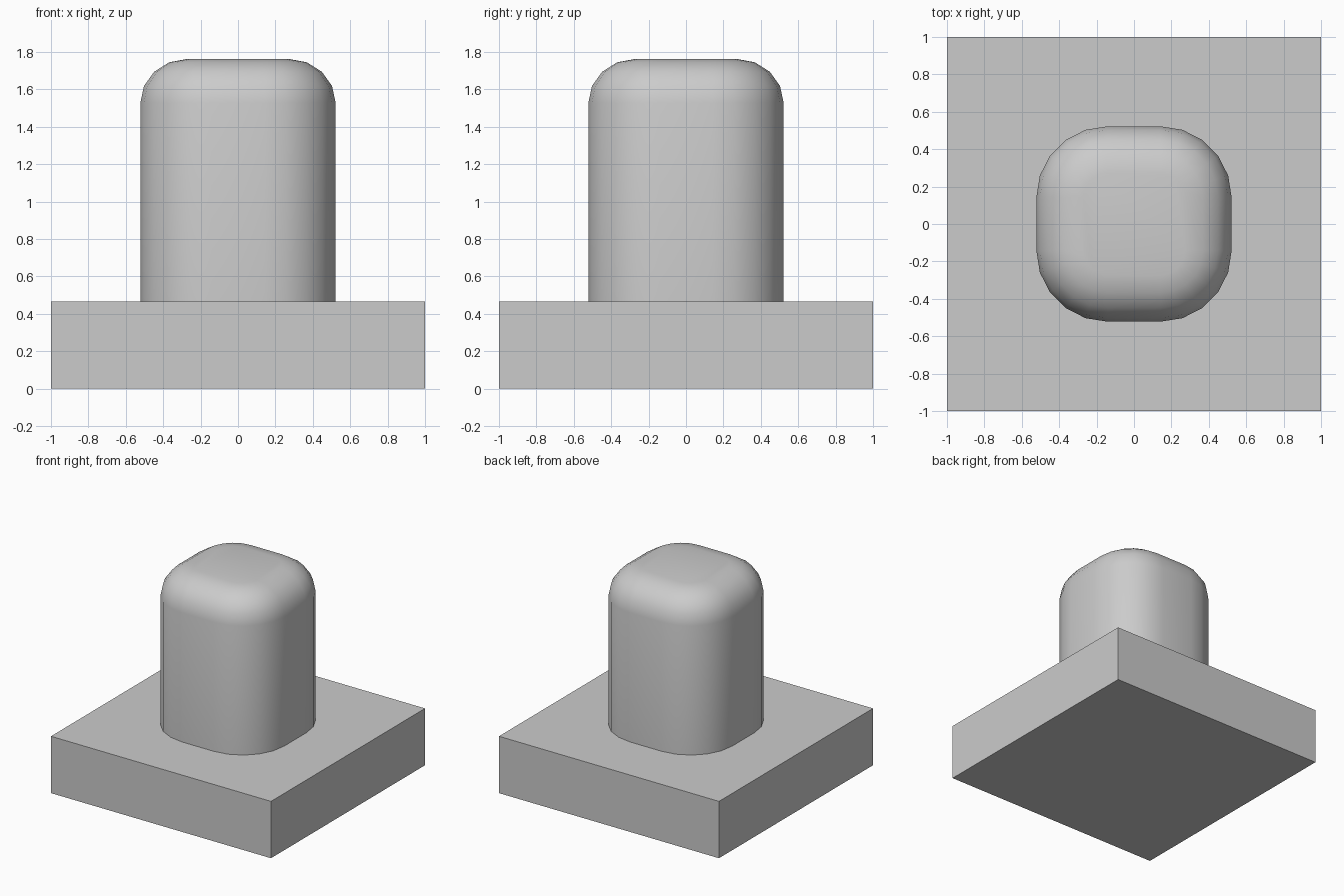
import bpy
import bmesh
from math import cos, sin, pi

cube = bpy.data.objects.get("Cube")
if cube:
    bpy.data.objects.remove(cube, do_unlink=True)

# One plain grey material
GREY = (0.6, 0.6, 0.6, 1.0)
grey = bpy.data.materials.new("plain_grey")
grey.use_nodes = True
grey.diffuse_color = GREY
grey.node_tree.nodes["Principled BSDF"].inputs["Base Color"].default_value = GREY

BASE_TOP = 0.467
TOP = 1.763
HALF = 0.522        # half width of the post
CORNER = 0.38       # radius of the upright corners
ROUND = 0.25        # how far the top rim rounds inward
DROP = 0.235        # how far the top rim rounds downward


def add_object(name, bm):
    mesh = bpy.data.meshes.new(name)
    bmesh.ops.recalc_face_normals(bm, faces=bm.faces)
    bm.to_mesh(mesh)
    bm.free()
    mesh.materials.append(grey)
    obj = bpy.data.objects.new(name, mesh)
    bpy.context.collection.objects.link(obj)
    return obj


def rounded_square(bm, inset, z, steps=5):
    """Ring of vertices around a square with round corners."""
    centre, radius = HALF - CORNER, CORNER - inset
    ring = []
    for quarter, (sx, sy) in enumerate([(1, 1), (-1, 1), (-1, -1), (1, -1)]):
        for i in range(steps + 1):
            a = (quarter + i / steps) * pi / 2
            ring.append(bm.verts.new((sx * centre + radius * cos(a),
                                      sy * centre + radius * sin(a), z)))
    return ring


# Square base slab
bm = bmesh.new()
bmesh.ops.create_cube(bm, size=1)
bmesh.ops.scale(bm, vec=(2, 2, BASE_TOP), verts=bm.verts)
bmesh.ops.translate(bm, vec=(0, 0, BASE_TOP / 2), verts=bm.verts)
add_object("base_slab", bm)

# Upright post: straight sides, then a quarter-round rim up to a flat top
bm = bmesh.new()
rings = [rounded_square(bm, 0, BASE_TOP)]
for k in range(5):
    a = k / 4 * pi / 2
    rings.append(rounded_square(bm, ROUND * (1 - cos(a)), TOP - DROP * (1 - sin(a))))
for low, high in zip(rings, rings[1:]):
    for i in range(len(low)):
        j = (i + 1) % len(low)
        bm.faces.new((low[i], low[j], high[j], high[i]))
bm.faces.new(rings[0][::-1])
bm.faces.new(rings[-1])
post = add_object("rounded_post", bm)

bpy.ops.object.select_all(action='DESELECT')
post.select_set(True)
bpy.context.view_layer.objects.active = post
bpy.ops.object.shade_smooth_by_angle(angle=pi / 6)
